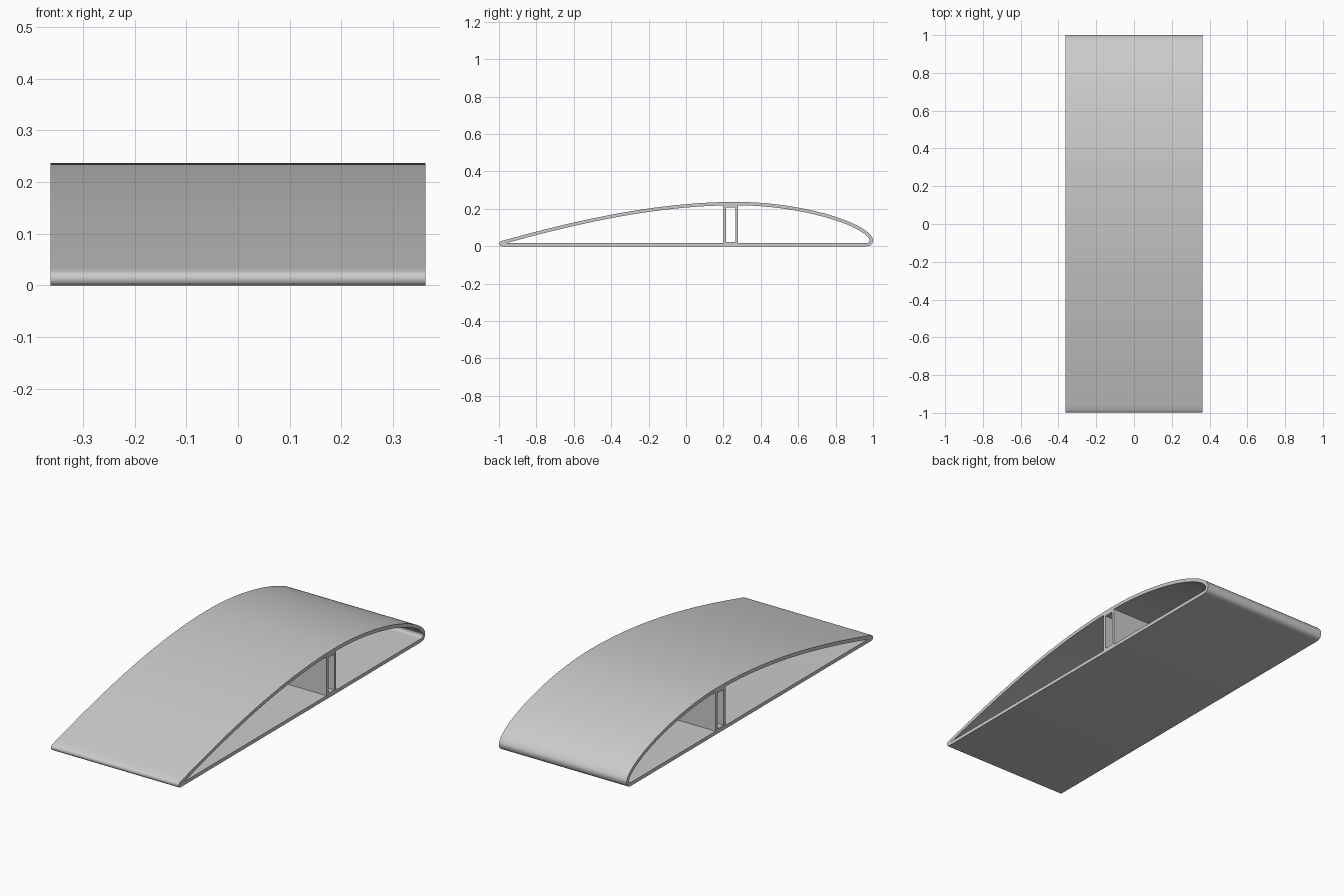
import bpy
import math
from mathutils import Vector
from mathutils.geometry import interpolate_bezier

cube = bpy.data.objects.get("Cube")
if cube:
    bpy.data.objects.remove(cube, do_unlink=True)

HALF_SPAN = 0.363
WALL = 0.018

grey = bpy.data.materials.new("light_grey")
grey.use_nodes = True
grey.diffuse_color = (0.6, 0.6, 0.6, 1)
grey.node_tree.nodes["Principled BSDF"].inputs["Base Color"].default_value = (0.6, 0.6, 0.6, 1)


def extrude_section(name, loops):
    """Extrude a (y, z) section with holes along x."""
    curve = bpy.data.curves.new(name, 'CURVE')
    curve.dimensions = '2D'
    curve.fill_mode = 'BOTH'
    curve.extrude = HALF_SPAN
    for loop in loops:
        spline = curve.splines.new('POLY')
        spline.points.add(len(loop) - 1)
        for point, (y, z) in zip(spline.points, loop):
            point.co = (y, z, 0, 1)
        spline.use_cyclic_u = True
    obj = bpy.data.objects.new(name, curve)
    bpy.context.collection.objects.link(obj)
    obj.rotation_euler = (math.pi / 2, 0, math.pi / 2)
    bpy.ops.object.select_all(action='DESELECT')
    obj.select_set(True)
    bpy.context.view_layer.objects.active = obj
    bpy.ops.object.convert(target='MESH')
    obj = bpy.context.object
    obj.data.materials.clear()
    obj.data.materials.append(grey)
    bpy.ops.object.transform_apply(location=False, rotation=True, scale=False)
    # Weld the caps to the walls
    bpy.ops.object.mode_set(mode='EDIT')
    bpy.ops.mesh.select_all(action='SELECT')
    bpy.ops.mesh.remove_doubles(threshold=0.0001)
    bpy.ops.mesh.normals_make_consistent(inside=False)
    bpy.ops.object.mode_set(mode='OBJECT')
    bpy.ops.object.shade_smooth_by_angle(angle=math.radians(30))
    return obj


def arc(segments):
    """Chain cubic segments into one list of points."""
    points = []
    for a, b, c, d, count in segments:
        piece = interpolate_bezier(*(Vector(p) for p in (a, b, c, d)), count)
        points += piece[1:] if points else piece
    return [Vector((p[0], p[1])) for p in points]


# Outer skin, from the thin edge over the crest and around the round edge
crest = (0.27, 0.237)
tip = (1.0, 0.036)
upper = arc([
    ((-0.988, 0.028), (-0.6, 0.135), (-0.17, 0.237), crest, 40),
    (crest, (0.62, 0.237), (0.98, 0.125), tip, 40),
    (tip, (1.0, 0.012), (0.988, 0), (0.965, 0), 10),
])
thin_edge = arc([
    ((-0.986, 0), (-1.0, 0), (-1.004, 0.022), (-0.988, 0.028), 8),
])
outer = upper + thin_edge[:-1]

# Inner surface: the upper line moved inward, closed by a flat floor
inner = []
for before, here, after in zip(upper, upper[1:], upper[2:]):
    along = (after - before).normalized()
    inner.append(here + Vector((along.y, -along.x)) * WALL)
first = next(i for i, p in enumerate(inner) if p.y > WALL)
a, b = inner[max(first - 1, 0)], inner[first]
start = a.lerp(b, (WALL - a.y) / (b.y - a.y)) if first else Vector((b.x - 0.02, WALL))
inner = [start] + [p for p in inner[first:] if p.y > WALL]
inner.append(Vector((inner[-1].x - 0.008, WALL)))

extrude_section("wing_skin", [outer, inner])


# Hollow box spar between floor and roof
def rectangle(y0, y1, z0, z1):
    return [(y0, z0), (y1, z0), (y1, z1), (y0, z1)]


extrude_section("box_spar", [
    rectangle(0.2, 0.278, 0.01, 0.226),
    rectangle(0.214, 0.264, 0.024, 0.208),
])
